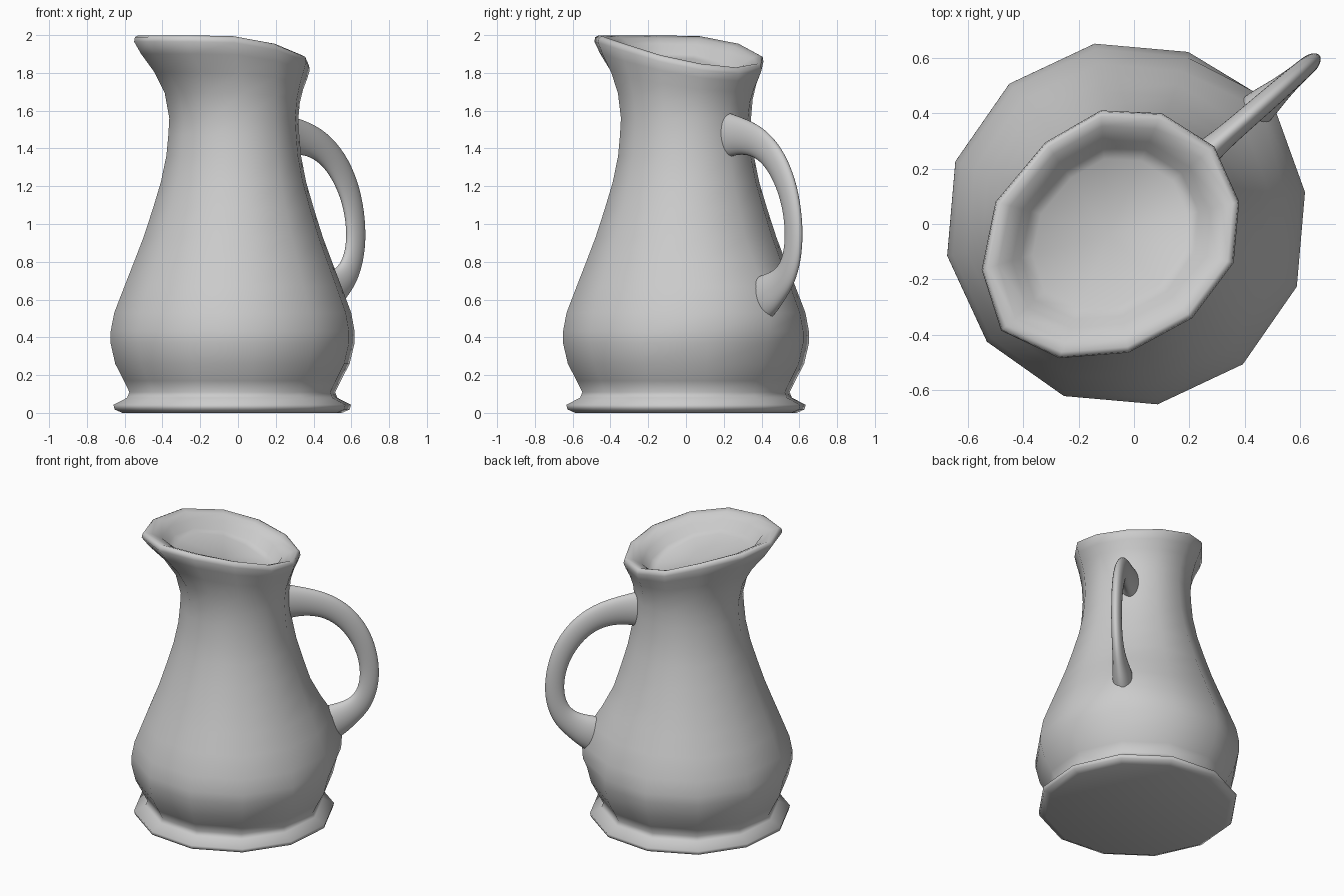
import bpy, bmesh
from math import sin, cos, pi, radians
from mathutils import Vector

if "Cube" in bpy.data.objects:
    bpy.data.objects.remove(bpy.data.objects["Cube"])

SIDES = 12
AXIS = radians(40)          # direction of the handle; the spout is opposite


def skin(name, rings, centre_last=None, smooth=60):
    """Bridge a list of closed rings into one capped mesh."""
    bm = bmesh.new()
    loops = [[bm.verts.new(p) for p in ring] for ring in rings]
    n = len(rings[0])
    for a, b in zip(loops, loops[1:]):
        for i in range(n):
            j = (i + 1) % n
            bm.faces.new((a[i], a[j], b[j], b[i]))
    for loop, centre in ((loops[0], None), (loops[-1], centre_last)):
        if centre is None:
            bm.faces.new(loop)
        else:
            c = bm.verts.new(centre)
            for i in range(n):
                bm.faces.new((loop[i], loop[(i + 1) % n], c))
    bmesh.ops.recalc_face_normals(bm, faces=bm.faces)
    mesh = bpy.data.meshes.new(name)
    bm.to_mesh(mesh)
    bm.free()
    obj = bpy.data.objects.new(name, mesh)
    bpy.context.collection.objects.link(obj)
    bpy.ops.object.select_all(action='DESELECT')
    obj.select_set(True)
    bpy.context.view_layer.objects.active = obj
    bpy.ops.object.shade_smooth_by_angle(angle=radians(smooth))
    return obj


def round_ring(z, r, bulge=0):
    """Twelve-sided ring; bulge pushes out the corner under the handle."""
    cx = -0.031 + 0.009 * min(z / 1.5, 1)
    ring = []
    for i in range(SIDES):
        a = AXIS + 2 * pi * i / SIDES
        d = r + (bulge if i == 0 else 0)
        ring.append(Vector((cx + d * cos(a), 1.008 * d * sin(a), z)))
    return ring


# Foot and belly profile (height, radius)
profile = [(0, 0.59), (0.018, 0.632), (0.043, 0.638), (0.08, 0.565), (0.11, 0.553),
           (0.17, 0.583), (0.26, 0.63), (0.37, 0.656), (0.43, 0.656), (0.53, 0.637),
           (0.67, 0.583), (0.80, 0.532), (0.93, 0.482), (1.08, 0.433), (1.22, 0.391),
           (1.36, 0.362), (1.47, 0.352), (1.56, 0.347)]
bulges = {0.43: 0.025, 0.53: 0.05, 0.67: 0.055, 0.80: 0.02}
rings = [round_ring(z, r, bulges.get(z, 0)) for z, r in profile]

# Slanted, stretched rim: outline starts at the handle and ends round the spout
outline = [(0.29, 0.28), (0.10, 0.40), (-0.12, 0.41), (-0.32, 0.295), (-0.5, 0.08),
           (-0.55, -0.165), (-0.48, -0.385), (-0.27, -0.485), (-0.02, -0.465),
           (0.21, -0.34), (0.36, -0.14), (0.38, 0.08)]
heights = [1.815, 1.835, 1.88, 1.94, 1.98, 1.985, 1.985]
rim = [Vector((x, y, heights[min(i, SIDES - i)])) for i, (x, y) in enumerate(outline)]
mid = Vector((-0.09, -0.03, 0))


def rim_ring(scale, dz):
    return [Vector((mid.x + (p.x - mid.x) * scale,
                    mid.y + (p.y - mid.y) * scale, p.z + dz)) for p in rim]


# Neck flares from the round throat to the rim outline
throat, lip = rings[-1], rim_ring(1, -0.02)
for up, out in ((0.33, 0.13), (0.6, 0.42), (0.84, 0.8)):
    ring = []
    for a, b in zip(throat, lip):
        p = a.lerp(b, out)
        p.z = a.z + (b.z - a.z) * up
        ring.append(p)
    rings.append(ring)
rings.append(lip)

# Rolled lip, inner step and shallow inside
for scale, dz in ((0.99, 0.005), (0.95, 0.014), (0.87, 0.0), (0.76, -0.03),
                  (0.69, -0.085), (0.60, -0.105)):
    rings.append(rim_ring(scale, dz))
skin("pitcher_body", rings, centre_last=(-0.09, -0.04, 1.80), smooth=85)

# Handle: (distance out, height, half thickness, half width) along its arc
path = [(0.28, 1.47, 0.15, 0.08), (0.36, 1.47, 0.125, 0.06), (0.46, 1.465, 0.105, 0.046),
        (0.59, 1.435, 0.092, 0.044), (0.71, 1.355, 0.084, 0.042), (0.80, 1.235, 0.078, 0.04),
        (0.855, 1.10, 0.070, 0.038), (0.877, 0.95, 0.068, 0.036), (0.86, 0.82, 0.07, 0.037),
        (0.81, 0.725, 0.082, 0.04), (0.73, 0.665, 0.10, 0.05), (0.65, 0.62, 0.13, 0.07),
        (0.54, 0.57, 0.14, 0.08), (0.44, 0.53, 0.12, 0.07)]
out = Vector((cos(AXIS + 0.015), sin(AXIS + 0.015), 0))
side = Vector((-out.y, out.x, 0))
up = Vector((0, 0, 1))
origin = Vector((-0.035, 0, 0))
points = [origin + out * s + up * z for s, z, _, _ in path]
handle = []
for k, (s, z, thick, wide) in enumerate(path):
    tangent = (points[min(k + 1, len(path) - 1)] - points[max(k - 1, 0)]).normalized()
    normal = tangent.cross(side)
    handle.append([points[k] + normal * thick * cos(pi * i / 4) + side * wide * sin(pi * i / 4)
                   for i in range(8)])
grip = skin("handle", handle, smooth=180)
grip.modifiers.new("round", 'SUBSURF').levels = 2
grip.modifiers["round"].render_levels = 2
